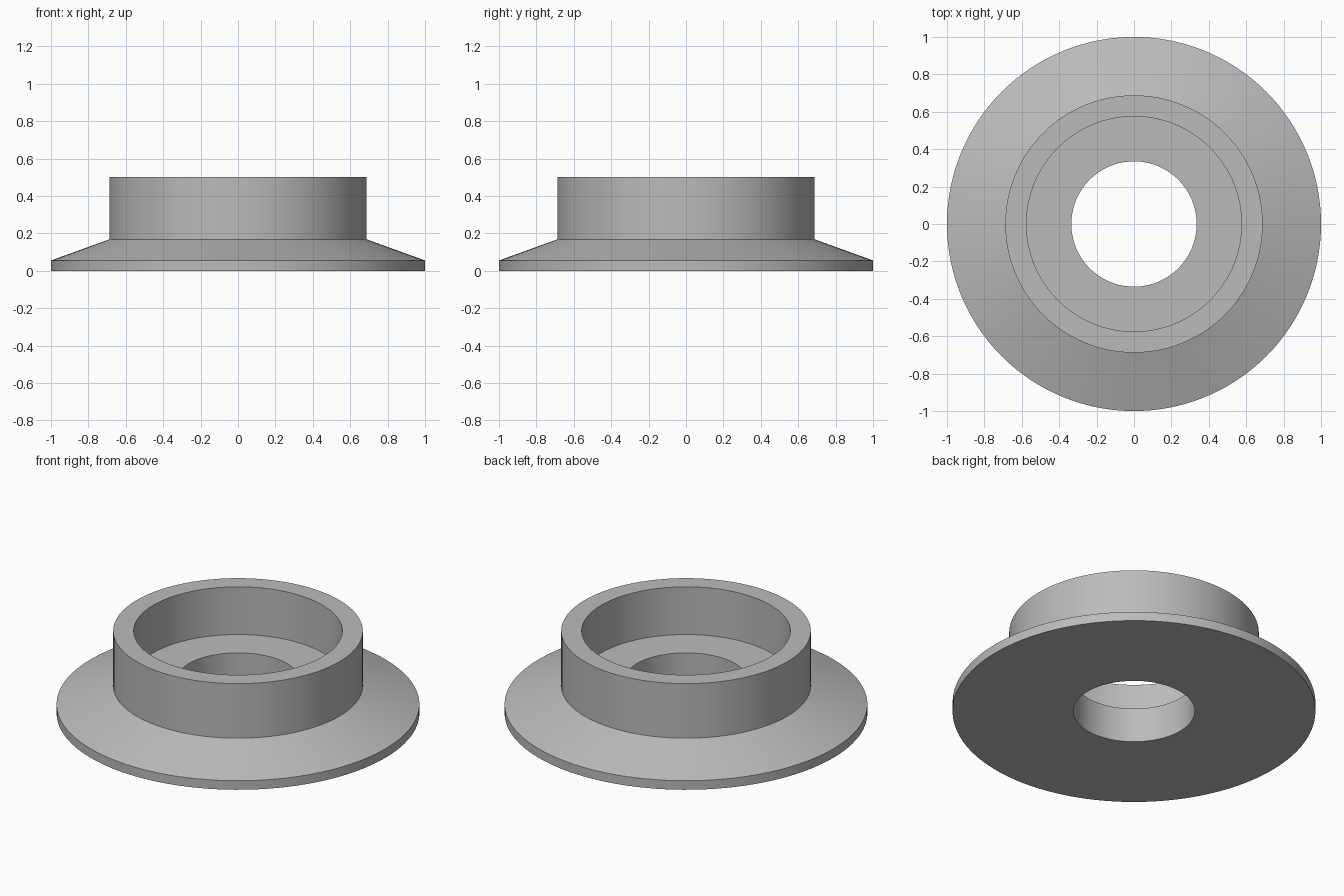
import bpy
import bmesh
from math import radians
from mathutils import Matrix, Vector

cube = bpy.data.objects.get("Cube")
if cube:
    bpy.data.objects.remove(cube, do_unlink=True)

SEGMENTS = 128

# Plain grey material
grey = bpy.data.materials.new("plain grey")
grey.use_nodes = True
colour = (0.5, 0.5, 0.5, 1)
grey.diffuse_color = colour
grey.node_tree.nodes["Principled BSDF"].inputs["Base Color"].default_value = colour


def lathe(name, profile, material):
    """Turn a closed (radius, height) profile around the z axis."""
    bm = bmesh.new()
    verts = [bm.verts.new((r, 0, z)) for r, z in profile]
    edges = [bm.edges.new((a, b)) for a, b in zip(verts, verts[1:] + verts[:1])]
    bmesh.ops.spin(bm, geom=verts + edges, cent=(0, 0, 0), axis=(0, 0, 1),
                   angle=radians(360), steps=SEGMENTS, use_merge=True)
    bmesh.ops.remove_doubles(bm, verts=bm.verts, dist=0.0001)
    bmesh.ops.recalc_face_normals(bm, faces=bm.faces)
    mesh = bpy.data.meshes.new(name)
    bm.to_mesh(mesh)
    bm.free()
    mesh.materials.append(material)
    obj = bpy.data.objects.new(name, mesh)
    bpy.context.collection.objects.link(obj)
    bpy.ops.object.select_all(action="DESELECT")
    obj.select_set(True)
    bpy.context.view_layer.objects.active = obj
    bpy.ops.object.shade_smooth_by_angle(angle=radians(15))
    return obj


# Flanged collar: bore, flat base, thin rim, sloped flange, neck and recess
lathe("flanged_collar", [
    (0.335, 0), (1, 0), (1, 0.055), (0.688, 0.168),
    (0.688, 0.5), (0.575, 0.5), (0.575, 0.21), (0.335, 0.21),
], grey)
